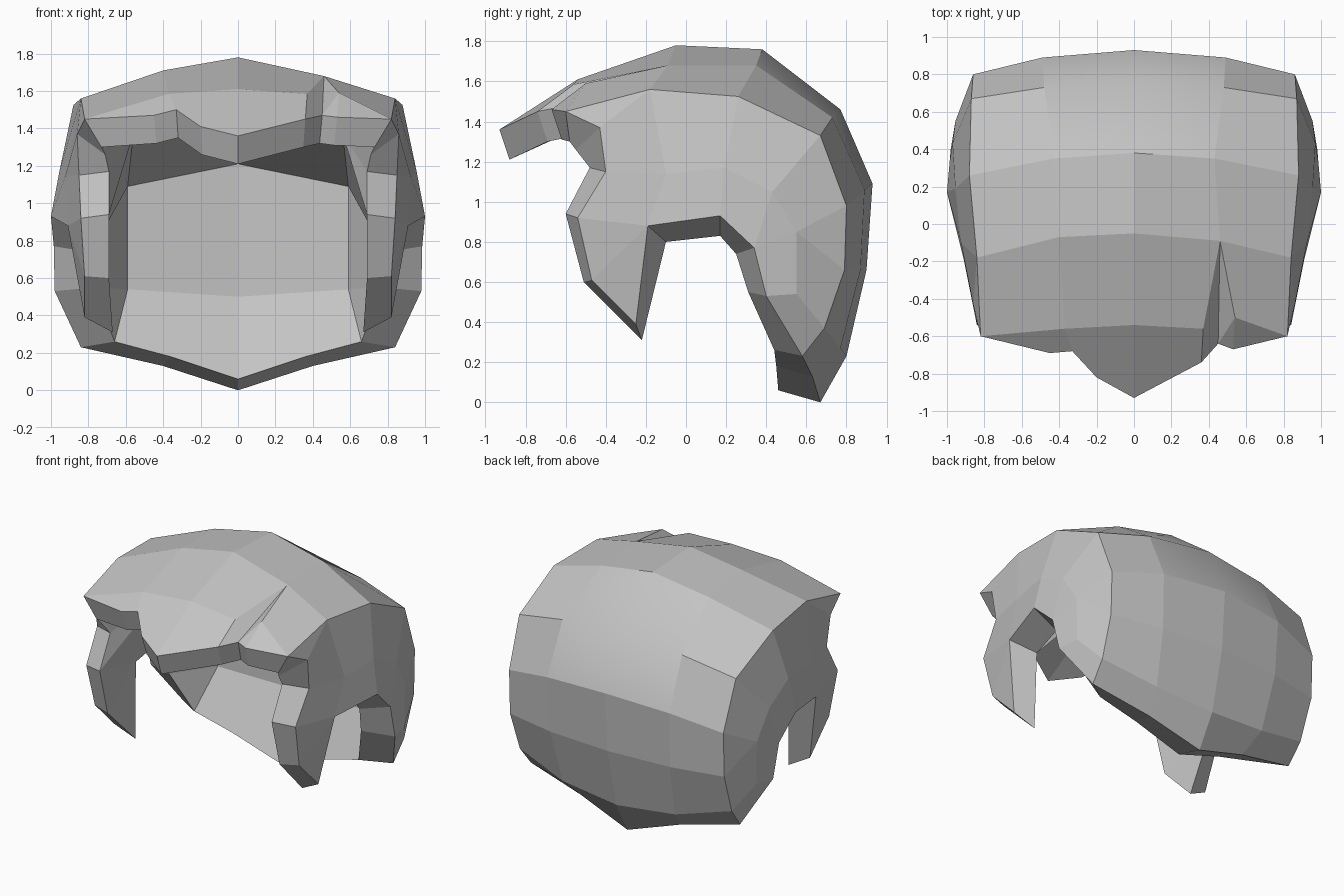
import bpy
import bmesh

old = bpy.data.objects.get("Cube")
if old:
    bpy.data.objects.remove(old, do_unlink=True)

# One flat grey for the whole hair shell
tone = (0.55, 0.55, 0.55, 1)
grey = bpy.data.materials.new("hair_grey")
grey.use_nodes = True
grey.diffuse_color = tone
grey.node_tree.nodes["Principled BSDF"].inputs["Base Color"].default_value = tone

# Profiles over the crown from the fringe to the nape: middle, between, side edge
middle = [(0, -.54, 1.61), (0, -.05, 1.78), (0, .38, 1.76), (0, .77, 1.46),
          (0, .93, 1.09), (0, .90, .66), (0, .80, .23), (0, .67, 0)]
between = [(.37, -.56, 1.585), (.40, -.07, 1.71), (.43, .35, 1.68), (.48, .73, 1.42),
           (.49, .89, 1.06), (.48, .87, .66), (.45, .77, .27), (.40, .63, .13)]
edge = [(.82, -.6, 1.45), (.84, -.18, 1.56), (.88, .26, 1.525), (.87, .67, 1.33),
        (.86, .80, .98), (.86, .79, .66), (.85, .69, .37), (.84, .58, .23)]
parting = (.46, -.09, 1.68)

# Side of the head: middle row, arch over the ear, front edge of the temple lock
cheek = [(.925, -.10, 1.14), (.955, .19, 1.17), (.97, .43, 1.05), (.955, .55, .85), (.95, .55, .54)]
arch = [(.91, -.19, .88), (1, .17, .93), (.985, .34, .77), (.98, .40, .53)]
lock = [(.86, -.43, 1.37), (.85, -.40, 1.15), (.84, -.54, .92), (.82, -.47, .61), (.82, -.25, .39)]

# Fringe lips: the right has a step, the left a parted strand
tip = (0, -.93, 1.36)
fringe_right = [(.20, -.82, 1.41), (.33, -.68, 1.50), (.45, -.69, 1.47)]
fringe_left = [(.36, -.74, 1.45), (.45, -.64, 1.47), (.53, -.67, 1.46)]
strand = (.54, -.50, 1.59)

# Inner side of the rim, where the shell is thick
arch_inner = [(.75, -.10, .80), (.81, .17, .83), (.80, .25, .74), (.77, .31, .55)]
lock_inner = [(.71, -.55, 1.26), (.69, -.48, 1.17), (.69, -.60, .94), (.69, -.51, .60), (.67, -.22, .31)]
nape_inner = [(0, .46, .06), (.36, .45, .18), (.66, .44, .26)]
corner_inner = (.73, -.58, 1.30)

# Hollow from the back wall up and forward: middle line and side line
hollow_middle = [(0, .68, .50), (0, .69, 1.21), (0, .08, 1.54), (0, -.50, 1.44)]
hollow_side = [(.59, .61, .54), (.59, .62, 1.09), (.56, 0, 1.37), (.40, -.42, 1.42)]

bm = bmesh.new()
cache = {}
partner = {}


def vert(p, side):
    co = (p[0] * side, p[1], p[2])
    if co not in cache:
        cache[co] = bm.verts.new(co)
    return cache[co]


def row(points, side):
    return [vert(p, side) for p in points]


def lined(outer, inner):
    """Pair outer rim vertices with their inner ones."""
    partner.update(zip(outer, inner))
    return inner


def under_lip(p):
    return (p[0] * .97, p[1] + .05, p[2] - .15)


def face(*verts):
    return bm.faces.new(verts)


def strip(a, b):
    return [face(a[i], a[i + 1], b[i + 1], b[i]) for i in range(len(a) - 1)]


for side in (-1, 1):
    left = side > 0
    m, b, e = (row(p, side) for p in (middle, between, edge))
    if left:
        b[1] = vert(parting, side)
    c, a, k = (row(p, side) for p in (cheek, arch, lock))
    lips = [tip] + (fringe_left if left else fringe_right)
    f = row(lips, side)

    # Crown and back, softly rounded at the back of the crown
    for quad in strip(m, b)[2:4]:
        quad.smooth = True
    first = 1 if left else 0
    strip(b[first:], e[first:])

    # Fringe
    if left:
        s = vert(strand, side)
        face(m[0], b[0], f[1], f[0])
        face(b[0], b[1], f[2], f[1])
        face(b[1], s, f[2])
        face(s, f[3], f[2])
        face(b[1], e[1], e[0], s)
        face(s, e[0], f[3])
    else:
        face(m[0], b[0], f[2], f[1], f[0])
        face(b[0], e[0], f[3], f[2])

    # Side panel and arch over the ear
    strip(e[1:5], c[:4])
    strip(c[:3], a[:3])
    face(c[2], c[3], a[2])
    face(e[4], e[5], c[3])
    face(e[5], e[6], c[4], c[3])
    face(c[3], c[4], a[3], a[2])
    face(e[6], e[7], a[3], c[4])

    # Temple lock
    face(e[0], e[1], k[0])
    face(k[0], e[1], c[0], k[1])
    face(k[1], c[0], a[0], k[2])
    face(k[2], a[0], k[3])
    face(k[3], a[0], k[4])

    # Inner rim
    fi = lined(f, row([under_lip(p) for p in lips], side))
    ai = lined(a, row(arch_inner, side))
    ki = lined(k, row(lock_inner, side))
    ni = lined([m[-1], b[-1], e[-1]], row(nape_inner, side))
    ei = lined(e[:1], [vert(corner_inner, side)])[0]
    hm, hs = row(hollow_middle, side), row(hollow_side, side)
    foot, top, brow, front = hs

    # Hollow: nape slope, back wall, ceiling, underside of the fringe
    face(*ni, foot, hm[0])
    strip(hm, hs)
    face(fi[0], fi[1], fi[2], front, hm[3])
    face(fi[2], fi[3], ei, front)
    face(front, ei, brow)

    # Hollow: inner side wall
    face(brow, ei, ki[0], ki[1])
    face(brow, ki[1], ki[2])
    face(brow, ki[2], ai[0], top)
    face(ki[2], ki[3], ai[0])
    face(ki[3], ki[4], ai[0])
    face(top, ai[0], ai[1], ai[2])
    face(top, ai[2], ai[3], foot)
    face(foot, ai[3], ni[2])

# Thick rim joining the outside to the hollow
for ed in [ed for ed in bm.edges if ed.is_boundary and ed.verts[0] in partner]:
    p, q = ed.verts
    face(p, q, partner[q], partner[p])
bmesh.ops.recalc_face_normals(bm, faces=bm.faces)

mesh = bpy.data.meshes.new("hair_shell")
bm.to_mesh(mesh)
bm.free()
mesh.materials.append(grey)
hair = bpy.data.objects.new("hair_shell", mesh)
bpy.context.collection.objects.link(hair)
